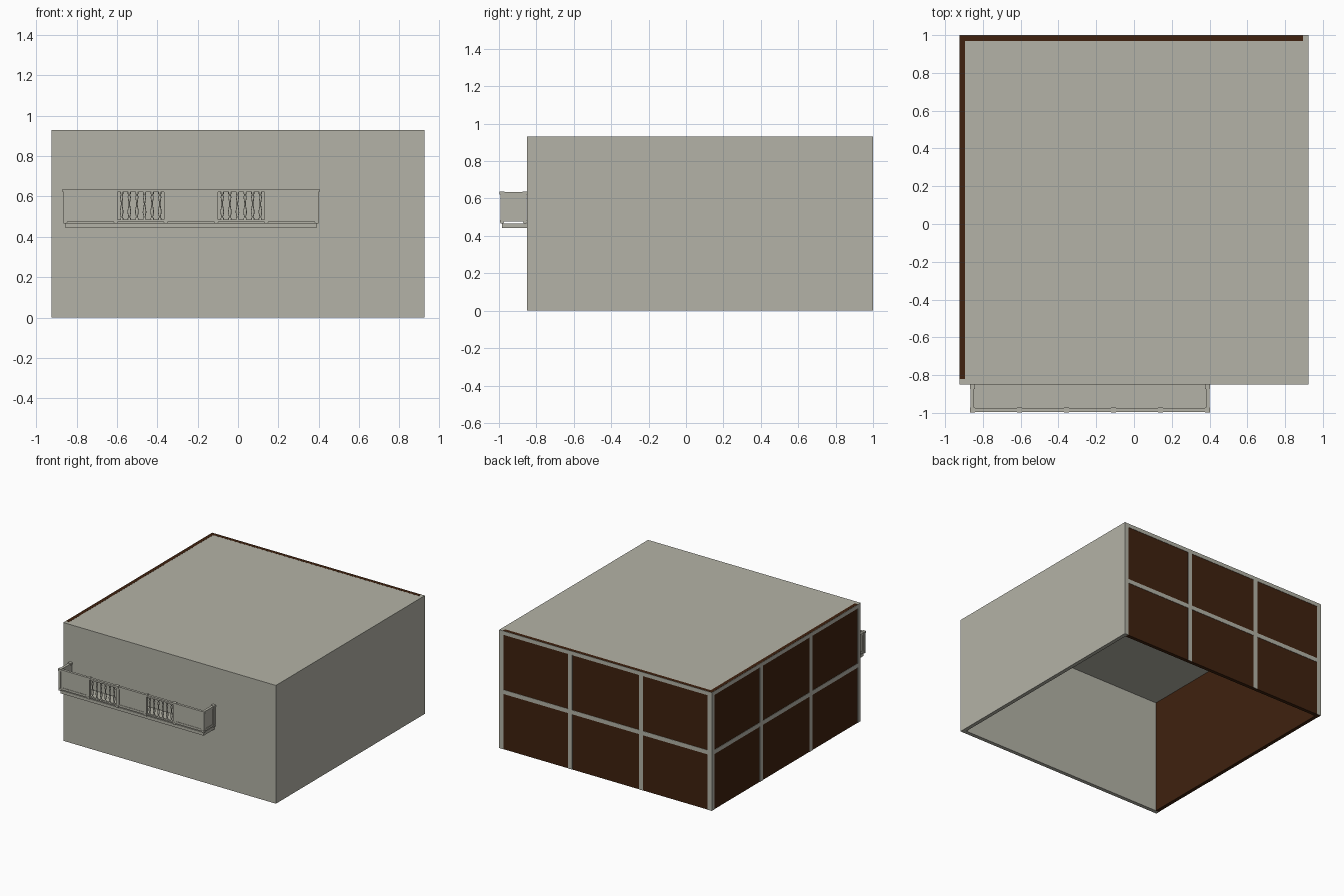
import bpy, math

if "Cube" in bpy.data.objects:
    bpy.data.objects.remove(bpy.data.objects["Cube"])


def material(name, rgb):
    m = bpy.data.materials.new(name)
    m.diffuse_color = (*rgb, 1)
    m.use_nodes = True
    m.node_tree.nodes["Principled BSDF"].inputs["Base Color"].default_value = m.diffuse_color
    return m


STONE = material("pale_stone", (0.456, 0.45, 0.385))
GLASS = material("dark_brown_glass", (0.050, 0.0155, 0.0045))


def add_mesh(name, verts, faces, mat):
    me = bpy.data.meshes.new(name)
    me.from_pydata(verts, [], faces)
    me.materials.append(mat)
    ob = bpy.data.objects.new(name, me)
    bpy.context.collection.objects.link(ob)
    return ob


def box(name, x, y, z, mat=STONE):
    """Box from (min, max) ranges on each axis."""
    verts = [(a, b, c) for a in x for b in y for c in z]
    faces = [(0, 1, 3, 2), (4, 6, 7, 5), (0, 4, 5, 1),
             (2, 3, 7, 6), (0, 2, 6, 4), (1, 5, 7, 3)]
    return add_mesh(name, verts, faces, mat)


def lathe(name, x, y, profile, sides=8):
    """Turned shape from (radius, z) points."""
    verts, faces = [], []
    for r, z in profile:
        for i in range(sides):
            a = 2 * math.pi * i / sides
            verts.append((x + r * math.cos(a), y + r * math.sin(a), z))
    for k in range(len(profile) - 1):
        for i in range(sides):
            j = (i + 1) % sides
            faces.append((k * sides + i, k * sides + j,
                          (k + 1) * sides + j, (k + 1) * sides + i))
    ob = add_mesh(name, verts, faces, STONE)
    for p in ob.data.polygons:
        p.use_smooth = True
    return ob


# Room shell: hollow, open underneath
X, Y0, Y1, H, T = 0.925, -0.85, 1.0, 0.93, 0.03
box("roof", (-X, X), (Y0, Y1), (H - T, H))
box("front_wall", (-X, X), (Y0, Y0 + T), (0, H - T))
box("right_wall", (X - T, X), (Y0 + T, Y1), (0, H - T))

# Glass walls on the left and back
D = 0.0025
box("left_glass", (-X + D, -X + T), (Y0 + T, Y1 - D), (0, H + 0.0006), GLASS)
box("back_glass", (-X + T, X - T), (Y1 - T, Y1 - D), (0, H + 0.0006), GLASS)

# Window bars: four uprights and one crossbar on each glass wall
MID_Y = (Y0 + Y1) / 2
for i in range(4):
    c = -0.925 + i * 0.6167
    lo, hi = max(c - 0.018, -X), min(c + 0.018, X)
    if i == 0:
        hi = -X + 0.036
    if i == 3:
        lo, hi = X - 0.036, X
    box(f"back_upright_{i}", (lo, hi), (Y1 - 0.004, Y1), (0, H - T))
    box(f"left_upright_{i}", (-X, -X + 0.004), (MID_Y + lo, MID_Y + hi), (0, H - T))
box("back_crossbar", (-X, X), (Y1 - 0.004, Y1), (0.435, 0.468))
box("left_crossbar", (-X, -X + 0.004), (Y0, Y1), (0.435, 0.468))

# Balcony floor
BX0, PITCH, BY = -0.856, 0.2492, -0.984
BX1 = BX0 + 5 * PITCH
box("balcony_floor", (BX0, BX1), (BY, Y0), (0.443, 0.467))


def post(name, x, y):
    box(name, (x - 0.009, x + 0.009), (y - 0.009, y + 0.009), (0.467, 0.626))
    box(name + "_foot", (x - 0.011, x + 0.011), (y - 0.011, y + 0.011), (0.472, 0.486))
    box(name + "_cap", (x - 0.013, x + 0.013), (y - 0.013, y + 0.013), (0.622, 0.638))


# Balcony posts
for i in range(6):
    post(f"front_post_{i}", BX0 + i * PITCH, BY)
for side, x in (("left", BX0), ("right", BX1)):
    post(f"{side}_wall_post", x, Y0 - 0.011)

# Hand rails and bottom rails
for name, z0, z1, w in (("hand_rail", 0.622, 0.635, 0.010), ("bottom_rail", 0.476, 0.486, 0.007)):
    box("front_" + name, (BX0, BX1), (BY - w, BY + w), (z0, z1))
    for side, x in (("left", BX0), ("right", BX1)):
        box(f"{side}_{name}", (x - w, x + w), (BY, Y0), (z0, z1))

PZ = (0.485, 0.623)


def panel(name, a0, a1, c, along_x):
    """Thin solid panel with a raised border."""
    def part(n, a, t, z):
        across = (c - t, c + t)
        box(n, *((a, across) if along_x else (across, a)), z)
    part(name, (a0, a1), 0.004, PZ)
    b = 0.008
    part(name + "_border_a", (a0, a0 + b), 0.007, PZ)
    part(name + "_border_b", (a1 - b, a1), 0.007, PZ)
    part(name + "_border_low", (a0 + b, a1 - b), 0.007, (PZ[0], PZ[0] + b))
    part(name + "_border_top", (a0 + b, a1 - b), 0.007, (PZ[1] - b, PZ[1]))


# Front bays: solid panels alternate with turned balusters
PROFILE = [(0.008, 0.484), (0.008, 0.492), (0.004, 0.497), (0.009, 0.520),
           (0.0085, 0.530), (0.0035, 0.560), (0.0035, 0.566), (0.008, 0.598),
           (0.004, 0.608), (0.008, 0.613), (0.008, 0.624)]
for i in range(5):
    a0 = BX0 + i * PITCH + 0.009
    a1 = a0 + PITCH - 0.018
    if i % 2 == 0:
        panel(f"front_panel_{i}", a0, a1, BY, True)
    else:
        for k in range(6):
            lathe(f"baluster_{i}_{k}", (a0 + a1) / 2 + (k - 2.5) * 0.0378, BY, PROFILE)

# Side panels
for side, x in (("left", BX0), ("right", BX1)):
    panel(f"{side}_panel", BY + 0.009, Y0 - 0.020, x, False)
